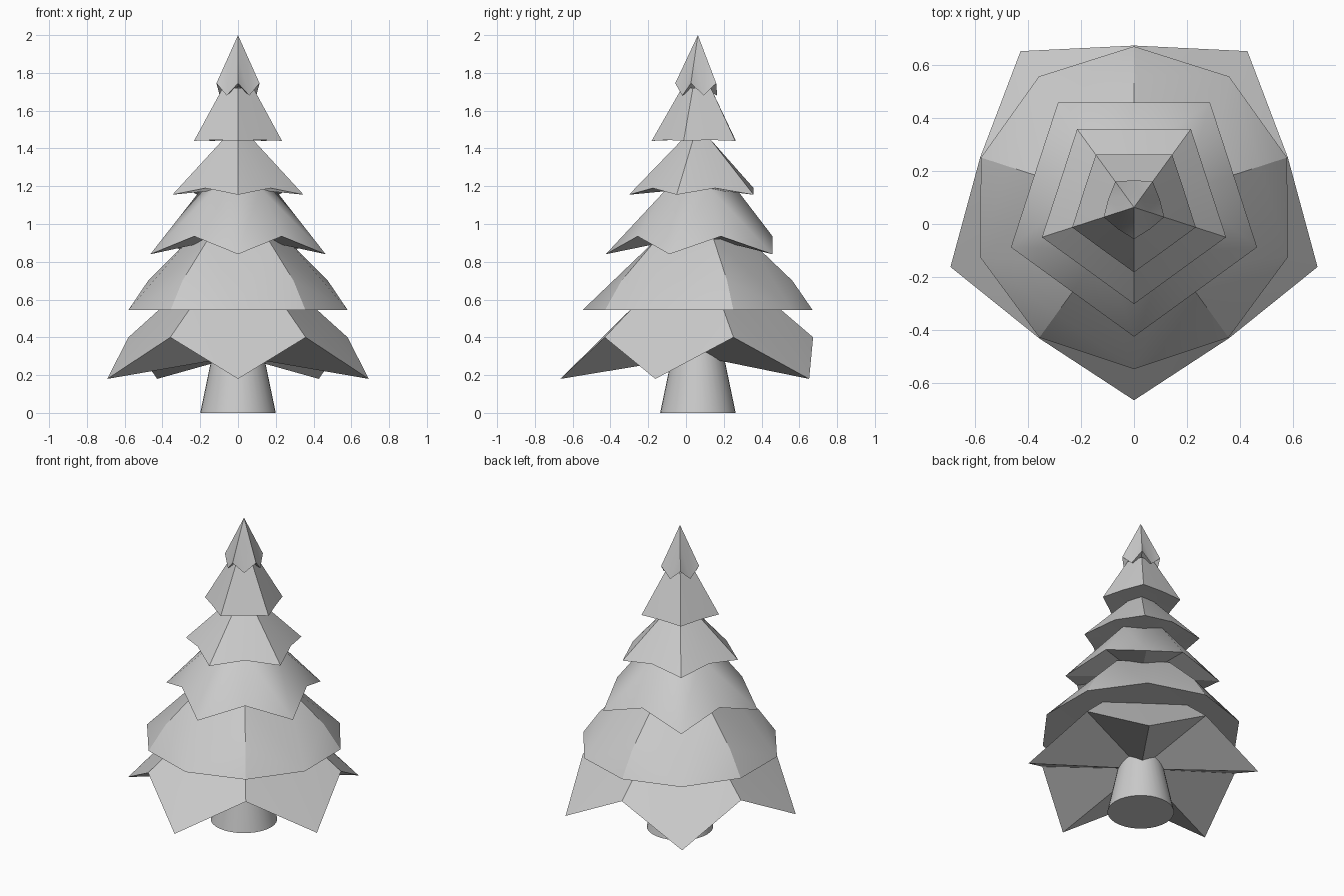
import bpy, bmesh
from math import pi, radians, cos, sin

if "Cube" in bpy.data.objects:
    bpy.data.objects.remove(bpy.data.objects["Cube"])

CY = 0.063          # depth of the tree's axis
N = 5               # branches per tier


def ring(bm, r, z, half=False):
    """Five points on a circle; half=True puts them between the front-facing set."""
    out = []
    for k in range(N):
        a = -pi / 2 + 2 * pi * (k + (0.5 if half else 0)) / N
        out.append(bm.verts.new((r * cos(a), CY + r * sin(a), z)))
    return out


def tier(name, ridge, mid, top, base_z, half, skirt=None, apex=None):
    """Tier of branches: ridge points lie under the top ring, mid points between them.
    Each ring is (radius, height); skirt drops extra points below the ridges."""
    bm = bmesh.new()
    a = ring(bm, *ridge, half)
    b = ring(bm, *mid, not half)
    if half:                       # keep b[k] between a[k] and a[k+1]
        b = b[1:] + b[:1]
    t = ring(bm, *top, half)
    low = ring(bm, *skirt, half) if skirt else a
    centre = bm.verts.new((0, CY, base_z))
    tip = bm.verts.new((0, CY, apex)) if apex else None
    for k in range(N):
        j = (k + 1) % N
        faces = [(a[k], b[k], t[k]), (b[k], a[j], t[j]), (b[k], t[j], t[k]),
                 (low[k], centre, b[k]), (b[k], centre, low[j])]
        if skirt:
            faces += [(low[k], b[k], a[k]), (b[k], low[j], a[j])]
        if tip:
            faces.append((t[k], t[j], tip))
        for f in faces:
            bm.faces.new(f)
    if not tip:
        bm.faces.new(t)
    bmesh.ops.recalc_face_normals(bm, faces=bm.faces)
    finish(name, bm, 28)


def finish(name, bm, angle):
    mesh = bpy.data.meshes.new(name)
    bm.to_mesh(mesh)
    bm.free()
    ob = bpy.data.objects.new(name, mesh)
    bpy.context.collection.objects.link(ob)
    bpy.ops.object.select_all(action='DESELECT')
    ob.select_set(True)
    bpy.context.view_layer.objects.active = ob
    bpy.ops.object.shade_smooth_by_angle(angle=radians(angle))


# Tapered trunk
bm = bmesh.new()
bmesh.ops.create_cone(bm, cap_ends=True, segments=32, radius1=0.2, radius2=0.125, depth=0.36)
bmesh.ops.translate(bm, verts=bm.verts, vec=(0, CY, 0.18))
finish("trunk", bm, 40)

# Lower tiers: creases run up from the notches, drooping tips lie between them
tier("branches_1", (0.61, 0.40), (0.728, 0.18), (0.40, 0.58), 0.30, True)
tier("branches_2", (0.50, 0.70), (0.61, 0.545), (0.27, 0.92), 0.56, True, skirt=(0.607, 0.545))
tier("branches_3", (0.395, 0.935), (0.488, 0.84), (0.20, 1.19), 0.94, True)

# Upper tiers: creases run up from the tips
tier("branches_4", (0.365, 1.155), (0.295, 1.19), (0.08, 1.45), 1.19, False)
tier("branches_5", (0.245, 1.44), (0.199, 1.445), (0.085, 1.72), 1.45, False)

# Pointed crown with a zigzag hem
tier("crown", (0.12, 1.745), (0.102, 1.68), (0.054, 1.885), 1.73, False, apex=2.0)
